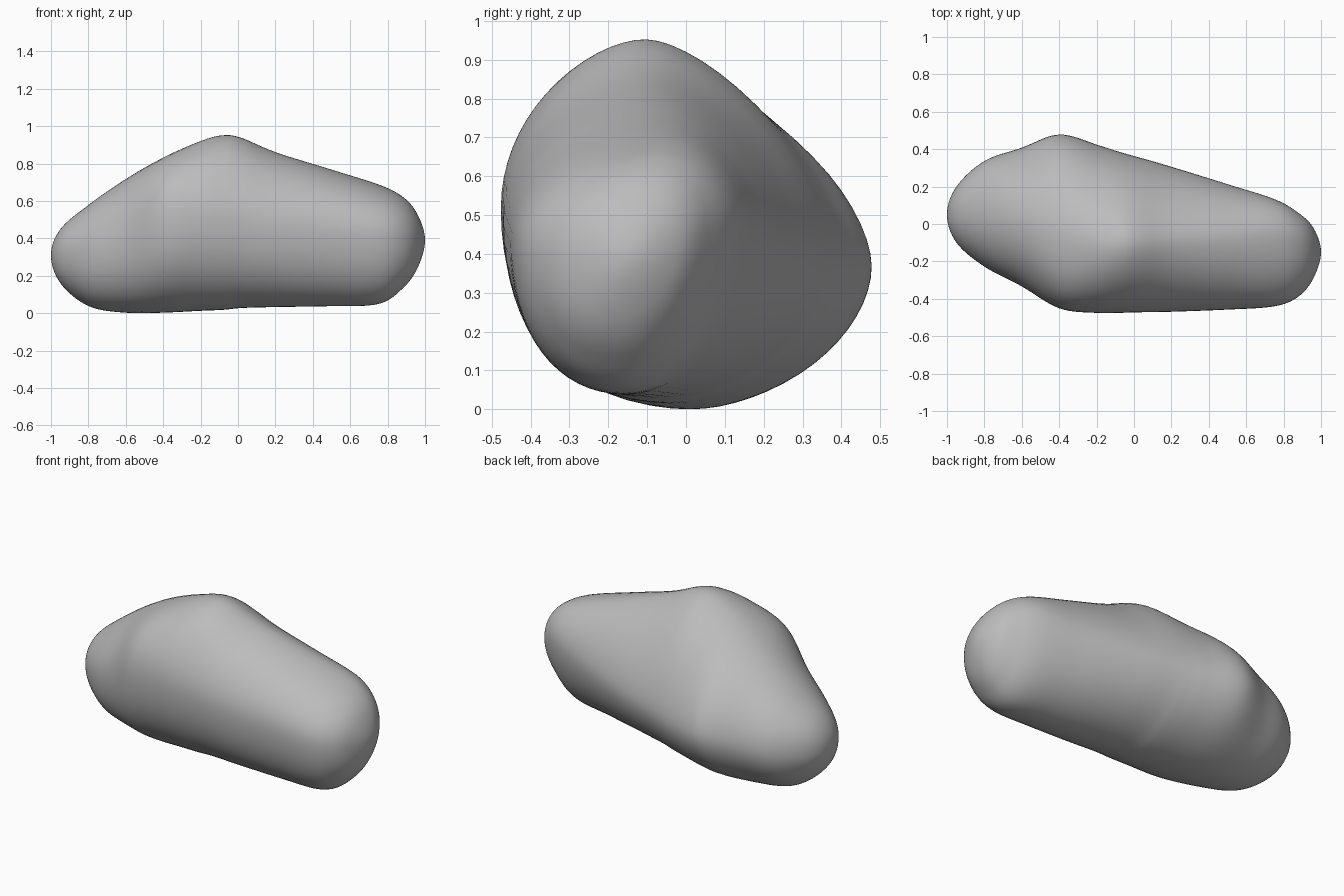
import bpy, bmesh, math

cube = bpy.data.objects.get("Cube")
if cube:
    bpy.data.objects.remove(cube)

# Stations along the stone:
# x, top z, bottom z, front y, back y, y of top, z of front, y of bottom, z of back
STATIONS = [
    (-1, .31, .31, .05, .05, .05, .31, .05, .31),
    (-.95, .45, .16, -.1, .2, .05, .31, .05, .3),
    (-.8, .58, .035, -.23, .34, .04, .33, .04, .31),
    (-.6, .72, 0, -.335, .41, .01, .39, .02, .34),
    (-.4, .835, 0, -.455, .485, -.06, .48, 0, .37),
    (-.2, .925, .01, -.478, .428, -.1, .52, -.03, .37),
    (-.08, .956, .015, -.478, .39, -.1, .52, -.05, .38),
    (.02, .942, .025, -.475, .362, -.1, .51, -.07, .39),
    (.2, .865, .03, -.472, .31, -.09, .48, -.1, .4),
    (.5, .77, .035, -.46, .215, -.08, .45, -.14, .43),
    (.75, .69, .045, -.443, .135, -.07, .42, -.16, .47),
    (.88, .625, .13, -.39, .06, -.09, .4, -.17, .46),
    (.96, .53, .24, -.29, -.02, -.12, .39, -.17, .42),
    (1, .39, .39, -.15, -.15, -.15, .39, -.15, .39),
]
STEPS = 8        # rings between stations
QUARTER = 16     # points in a quarter of a ring


def powers(x):
    """Squareness of each quarter: back-top, top-front, front-bottom, bottom-back."""
    shoulder = math.exp(-((x + .42) / .2) ** 2)
    return (1.55 + .75 * x * x, 1.75 + .3 * abs(x) + .55 * shoulder, 2.2, 1.85)


def mirrored(s):
    """Continue the outline past a pole so that the tip is round."""
    x, top, bottom, front, back, y_top, z_front, y_bottom, z_back = s
    return (x, bottom, top, back, front, y_bottom, z_back, y_top, z_front)


def blend(a, b, c, d, t):
    """Smooth curve between b and c."""
    return [q + t / 2 * (r - p + t * (2 * p - 5 * q + 4 * r - s
            + t * (3 * (q - r) + s - p)))
            for p, q, r, s in zip(a, b, c, d)]


def ring(s):
    """Closed section made of four rounded quarters."""
    x, top, bottom, front, back, y_top, z_front, y_bottom, z_back = s
    tips = [(back, z_back), (y_top, top), (front, z_front), (y_bottom, bottom)]
    points = []
    for k, power in enumerate(powers(x)):
        (y0, z0), (y1, z1) = tips[k], tips[(k + 1) % 4]
        # centre of the quarter, level with its side tip and in line with the other
        cy, cz = (y1, z0) if k % 2 == 0 else (y0, z1)
        for i in range(QUARTER):
            angle = math.pi / 2 * i / QUARTER
            u = math.cos(angle) ** (2 / power)
            v = math.sin(angle) ** (2 / power)
            points.append((x, cy + u * (y0 - cy) + v * (y1 - cy),
                           cz + u * (z0 - cz) + v * (z1 - cz)))
    return points


# Loft the rings
path = [mirrored(STATIONS[1])] + STATIONS + [mirrored(STATIONS[-2])]
sections = []
for i in range(len(STATIONS) - 1):
    for step in range(STEPS):
        if i or step:
            sections.append(blend(*path[i:i + 4], step / STEPS))

bm = bmesh.new()
rings = [[bm.verts.new(p) for p in ring(s)] for s in sections]
count = QUARTER * 4
for a, b in zip(rings, rings[1:]):
    for j in range(count):
        k = (j + 1) % count
        bm.faces.new((a[j], a[k], b[k], b[j]))

# Close both tips
for end, station in ((rings[0], STATIONS[0]), (rings[-1], STATIONS[-1])):
    tip = bm.verts.new((station[0], station[3], station[1]))
    for j in range(count):
        bm.faces.new((end[j], end[(j + 1) % count], tip))

# Soften the joins between quarters
for _ in range(6):
    bmesh.ops.smooth_vert(bm, verts=bm.verts, factor=.5,
                          use_axis_x=False, use_axis_y=True, use_axis_z=True)
bmesh.ops.recalc_face_normals(bm, faces=bm.faces)
for face in bm.faces:
    face.smooth = True

mesh = bpy.data.meshes.new("stone")
bm.to_mesh(mesh)
bm.free()
stone = bpy.data.objects.new("stone", mesh)
bpy.context.collection.objects.link(stone)

# Plain grey
grey = bpy.data.materials.new("stone grey")
grey.use_nodes = True
colour = (.5, .5, .5, 1)
grey.diffuse_color = colour
grey.node_tree.nodes["Principled BSDF"].inputs["Base Color"].default_value = colour
mesh.materials.append(grey)
